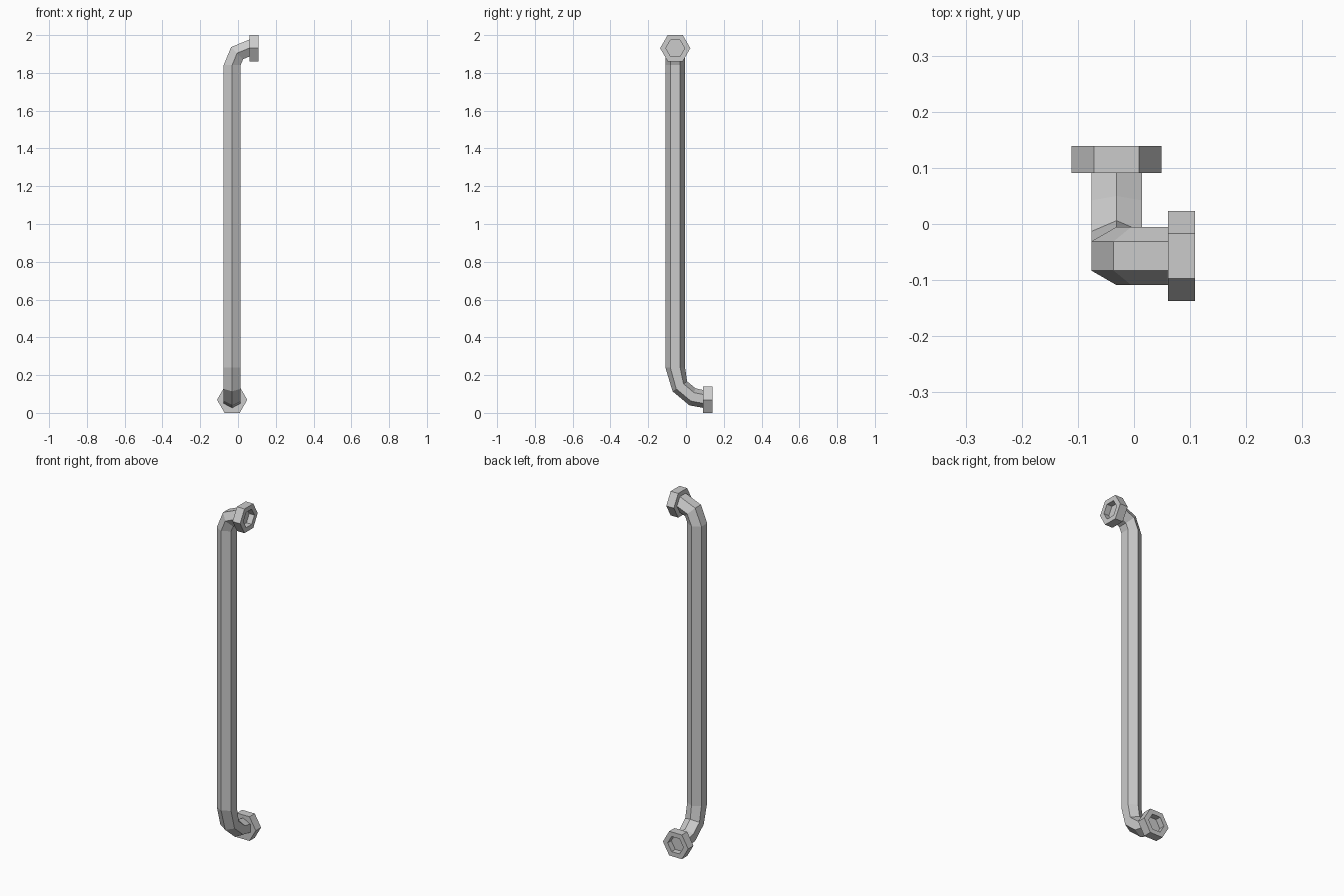
import bpy, bmesh, math
from mathutils import Vector

if "Cube" in bpy.data.objects:
    bpy.data.objects.remove(bpy.data.objects["Cube"])


def hex_ring(bm, c, u, v):
    # six points around c; u reaches a corner, v spans the flats
    return [bm.verts.new(c + u * math.cos(k * math.pi / 3) + v * math.sin(k * math.pi / 3))
            for k in range(6)]


def skin(name, rings):
    # flat-sided hexagonal loft through the rings, capped at both ends
    bm = bmesh.new()
    loops = [hex_ring(bm, *r) for r in rings]
    for a, b in zip(loops, loops[1:]):
        for k in range(6):
            n = (k + 1) % 6
            bm.faces.new((a[k], a[n], b[n], b[k]))
    bm.faces.new(loops[0])
    bm.faces.new(loops[-1])
    bmesh.ops.recalc_face_normals(bm, faces=bm.faces)
    me = bpy.data.meshes.new(name)
    bm.to_mesh(me)
    bm.free()
    ob = bpy.data.objects.new(name, me)
    bpy.context.collection.objects.link(ob)
    return ob


R = 0.052            # pipe corner radius
PX, PY = -0.031, -0.057   # pipe axis
FLAT = math.sqrt(3) / 2

# Pipe: lower elbow turns to +y, (outer, inner) points in the yz plane
lower = [((0.095, 0.026), (0.095, 0.120)),
         ((0.018, 0.040), (0.050, 0.130)),
         ((-0.071, 0.114), (0.006, 0.167)),
         ((PY - R, 0.24), (PY + R, 0.24))]
rings = []
for o, i in lower:
    o, i = Vector((PX, *o)), Vector((PX, *i))
    rings.append(((o + i) / 2, (i - o) / 2, Vector((R, 0, 0))))

# Pipe: upper elbow turns to +x on a 0.09 radius
bend = 0.09
for deg in (0, 45, 90):
    a = math.radians(deg)
    d = Vector((math.cos(a), 0, -math.sin(a)))
    pivot = Vector((PX + bend, PY, 1.841))
    rings.append((pivot - d * bend, Vector((0, R, 0)), d * R))
c, u, v = rings[-1]
rings.append((c + Vector((0.006, 0, 0)), u, v))
skin("bent_pipe", rings)


# Flange nuts with a recessed hexagonal socket
def flange(name, back, axis, corner, flat):
    profile = [(0, 0.08), (0.048, 0.08), (0.048, 0.05), (0.015, 0.05)]
    skin(name, [(back + axis * d, corner * r, flat * r) for d, r in profile])


X, Y, Z = Vector((1, 0, 0)), Vector((0, 1, 0)), Vector((0, 0, 1))
flange("upper_flange", Vector((0.061, PY, 2 - 0.08 * FLAT)), X, Y, Z)
flange("lower_flange", Vector((PX, 0.091, 0.08 * FLAT)), Y, X, Z)
